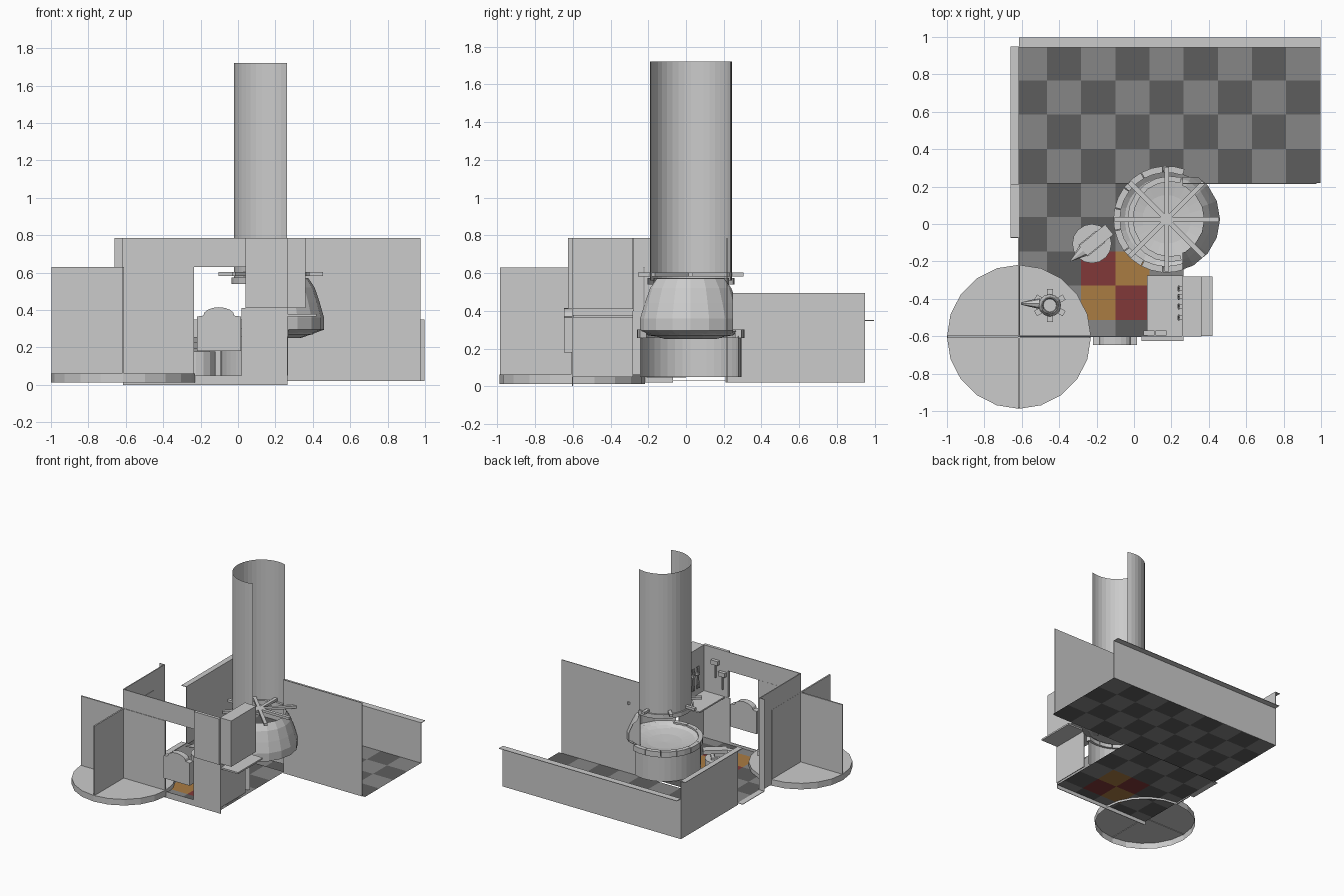
import bpy, bmesh
from math import sin, cos, pi, radians, atan2
from mathutils import Matrix, Vector

if "Cube" in bpy.data.objects:
    bpy.data.objects.remove(bpy.data.objects["Cube"])

def mat(name, c):
    m = bpy.data.materials.new(name)
    m.diffuse_color = (*c, 1)
    m.use_nodes = True
    m.node_tree.nodes["Principled BSDF"].inputs["Base Color"].default_value = m.diffuse_color
    return m

def finish(name, bm, mats=(), normals=True):
    if normals:
        bmesh.ops.recalc_face_normals(bm, faces=bm.faces)
    me = bpy.data.meshes.new(name)
    bm.to_mesh(me)
    bm.free()
    for m in mats:
        me.materials.append(m)
    ob = bpy.data.objects.new(name, me)
    bpy.context.collection.objects.link(ob)
    return ob

def add_box(bm, x0, x1, y0, y1, z0, z1, M=Matrix()):
    T = M @ Matrix.Translation(((x0+x1)/2, (y0+y1)/2, (z0+z1)/2)) @ Matrix.Diagonal((x1-x0, y1-y0, z1-z0, 1))
    bmesh.ops.create_cube(bm, size=1, matrix=T)

def box(name, *d, M=Matrix()):
    bm = bmesh.new()
    add_box(bm, *d, M=M)
    return finish(name, bm)

def lathe(name, profile, center, n, a0=0, a1=360, cuts=()):
    """Revolve (radius, z) points between two angles; each cut (point, normal) removes the normal's side."""
    bm = bmesh.new()
    full = a1 - a0 == 360
    rings = []
    for i in range(n if full else n + 1):
        a = radians(a0 + (a1 - a0) * i / n)
        rings.append([bm.verts.new((center[0] + r*cos(a), center[1] + r*sin(a), z)) for r, z in profile])
    for i in range(n):
        p, q = rings[i], rings[(i+1) % len(rings)]
        for j in range(len(profile) - 1):
            bm.faces.new((p[j], q[j], q[j+1], p[j+1]))
    bmesh.ops.remove_doubles(bm, verts=bm.verts, dist=1e-5)
    for co, no in cuts:
        bmesh.ops.bisect_plane(bm, geom=bm.verts[:] + bm.edges[:] + bm.faces[:],
                               plane_co=co, plane_no=no, clear_outer=True)
    return finish(name, bm)

# checkered floor, with four coloured tiles in front of the forge
tiles = [mat("light_tile", (.24, .24, .24)), mat("dark_tile", (.11, .11, .11)),
         mat("red_tile", (.22, .04, .04)), mat("orange_tile", (.4, .2, .055))]
xs = [-.615, -.465, -.283, -.1, .083, .265, .448, .63, .813, .997]
ys = [.95, .767, .585, .402, .22, .037, -.147, -.33, -.513, -.6]
for name, rows, cols, z in (("back_floor", range(4), range(9), .02), ("front_floor", range(4, 9), range(5), .03)):
    bm = bmesh.new()
    for j in rows:
        for i in cols:
            vs = [bm.verts.new((x, y, z)) for x, y in
                  ((xs[i], ys[j+1]), (xs[i+1], ys[j+1]), (xs[i+1], ys[j]), (xs[i], ys[j]))]
            f = bm.faces.new(vs)
            if j in (6, 7) and i in (2, 3):
                f.material_index = 2 + (i + j) % 2
            else:
                f.material_index = (i + j) % 2
    bmesh.ops.remove_doubles(bm, verts=bm.verts, dist=1e-4)
    finish(name, bm, tiles, normals=False)

# outer walls and sills
t = .005
box("back_wall", -.615, .997, .945, .945 + t, .02, .35)
box("back_sill", -.615, .997, .95, .997, .346, .35)
box("left_back_wall", -.62, -.615, .21, .95, .02, .495)
box("left_back_sill", -.66, -.615, .21, .95, .491, .495)
box("left_front_wall", -.62, -.612, -.22, -.07, .02, .785)
box("left_header", -.62, -.612, -.6, -.22, .63, .785)
box("left_window_jamb", -.66, -.615, -.075, -.07, .03, .785)
box("left_window_sill", -.66, -.615, -.07, .21, .03, .034)
box("middle_wall", .262, .975, .214, .22, .02, .785)
box("front_header", -.62, .04, -.605, -.598, .63, .785)
box("front_curb", -.615, .265, -.603, -.598, 0, .05)

# workbench corner with shop window bay
box("bench_front", .02, .265, -.605, -.598, .05, .41)
box("bench_side", .259, .265, -.6, -.28, .05, .41)
box("bench_top", .07, .265, -.6, -.275, .398, .41)
box("corner_panel", .04, .265, -.625, -.6, .41, .785)
box("corner_side_wall", .257, .265, -.6, -.275, .41, .785)
box("window_bay", .265, .36, -.602, -.28, .41, .785)
box("outer_shelf", .26, .42, -.6, -.28, .365, .378)

# arched hatch board across the entrance
bm = bmesh.new()
pts = [(-.22, .18), (.015, .18), (.015, .365), (-.02, .37)]
pts += [(-.1025 + .083*cos(a), .37 + .045*sin(a)) for a in [pi*k/8 for k in range(1, 8)]]
pts += [(-.185, .37), (-.22, .365)]
f = bm.faces.new([bm.verts.new((x, -.648, z)) for x, z in pts])
ext = bmesh.ops.extrude_face_region(bm, geom=[f])
bmesh.ops.translate(bm, vec=(0, .048, 0), verts=[v for v in ext["geom"] if isinstance(v, bmesh.types.BMVert)])
finish("arched_board", bm)

# revolving platform, open underneath, with crossed partitions
C = (-.615, -.603)
lathe("turntable", [(.385, .012), (.385, .062), (0, .062)], C, 20)
box("partition_x", -.998, -.235, C[1]-.006, C[1]+.006, .058, .63)
box("partition_y", C[0]-.006, C[0]+.006, -.985, -.225, .058, .63)

# spouted pot standing on the platform
P = (-.45, -.435)
lathe("pot", [(0, .063), (.045, .063), (.06, .1), (.06, .18), (.045, .22), (.04, .22), (.035, .19), (0, .19)], P, 12)
bm = bmesh.new()
for k in range(6):
    M = Matrix.Translation((*P, 0)) @ Matrix.Rotation(k*pi/3 + pi/6, 4, 'Z')
    add_box(bm, .05, .088, -.016, .016, .13, .17, M)
finish("pot_knobs", bm)
bm = bmesh.new()
bmesh.ops.create_cone(bm, cap_ends=True, segments=8, radius1=.03, radius2=.006, depth=.1,
                      matrix=Matrix.Translation((-.555, -.425, .16)) @ Matrix.Rotation(-pi/2, 4, 'Y'))
finish("pot_spout", bm)

# forge: base, bowl and stone rim
F = (.175, .025)
lathe("forge_base", [(.268, .05), (.268, .265)], F, 24, 70, 290)
lathe("forge_bowl", [(.258, .292), (.225, .27), (.13, .255), (0, .25)], F, 24)
bm = bmesh.new()
for k in range(9):
    a0 = radians(70 + k*220/9 + .4)
    a1 = radians(70 + (k+1)*220/9 - .4)
    ring = []
    for a in (a0, (a0+a1)/2, a1):
        ring.append([bm.verts.new((F[0]+r*cos(a), F[1]+r*sin(a), z))
                     for r, z in ((.25, .255), (.285, .255), (.285, .3), (.25, .3))])
    for p, q in zip(ring, ring[1:]):
        for j in range(4):
            bm.faces.new((p[j], q[j], q[(j+1) % 4], p[(j+1) % 4]))
    bm.faces.new(ring[0])
    bm.faces.new(ring[-1])
finish("rim_stones", bm)

# rounded outer hood, kept only outside the wall lines
lathe("outer_hood", [(.16, .25), (.285, .295), (.285, .36), (.262, .44), (.235, .52), (.2, .572)], F, 18,
      cuts=(((.26, 0, 0), (-1, 0, 0)), ((0, .25, 0), (0, 1, 0))))

# half-round chimney with support ring and spokes
lathe("chimney", [(.217, .56), (.217, 1.722)], (.195, .027), 24, 72, 288)
lathe("chimney_ring", [(.2, .54), (.23, .54), (.23, .575), (.2, .575), (.2, .54)], (.195, .027), 12, 75, 285)
bm = bmesh.new()
for k in range(4):
    M = Matrix.Translation((*F, 0)) @ Matrix.Rotation(k*pi/4, 4, 'Z')
    add_box(bm, -.28, .28, -.013, .013, .583, .603, M)
finish("hood_spokes", bm)

# anvil on a stump
S = Vector((-.225, -.105, 0))
lathe("stump", [(0, .045), (.105, .045), (.105, .178), (0, .178)], S, 16)
A = Matrix.Translation(S) @ Matrix.Rotation(atan2(-.17, -.21), 4, 'Z')
bm = bmesh.new()
add_box(bm, -.06, .06, -.04, .04, .178, .195, A)
add_box(bm, -.035, .035, -.022, .022, .195, .225, A)
add_box(bm, -.12, .06, -.035, .035, .225, .255, A)
bmesh.ops.create_cone(bm, cap_ends=True, segments=8, radius1=.034, radius2=.002, depth=.09,
                      matrix=A @ Matrix.Translation((.104, 0, .236)) @ Matrix.Diagonal((1, 1, .5, 1)) @ Matrix.Rotation(pi/2, 4, 'Y'))
finish("anvil", bm)

# hammers on the front wall
for i, (x, z) in enumerate(((.08, .47), (.145, .55))):
    bm = bmesh.new()
    add_box(bm, x-.005, x+.005, -.592, -.582, z, z+.12)
    add_box(bm, x-.03, x+.03, -.597, -.57, z+.11, z+.145)
    finish("hammer_%d" % (i+1), bm)

# tongs and punches on the side wall
for i, y in enumerate((-.5, -.44, -.39, -.345)):
    bm = bmesh.new()
    for s in (-1, 1):
        M = Matrix.Translation((.24, y, .57)) @ Matrix.Rotation(s*.12, 4, 'X')
        add_box(bm, -.004, .004, -.004, .004, -.1, .08, M)
    add_box(bm, .232, .258, y-.012, y+.012, .58, .6)
    finish("tongs_%d" % (i+1), bm)
